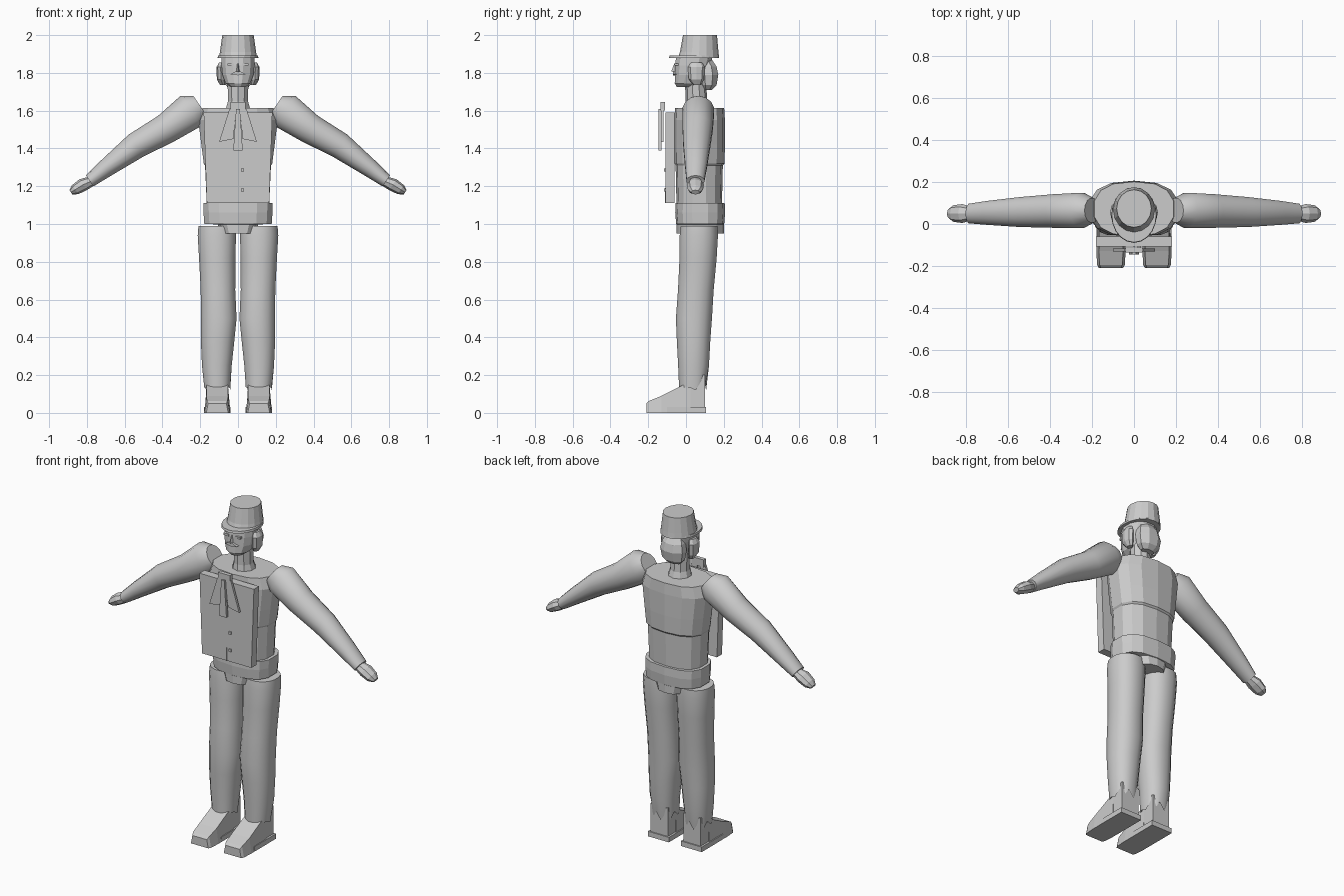
import bpy, bmesh, math
from mathutils import Vector

grey = bpy.data.materials.new("plain grey")
grey.diffuse_color = (0.6, 0.6, 0.6, 1)


def finish(name, bm, smooth=None):
    bmesh.ops.recalc_face_normals(bm, faces=bm.faces)
    me = bpy.data.meshes.new(name)
    bm.to_mesh(me)
    bm.free()
    me.materials.append(grey)
    ob = bpy.data.objects.new(name, me)
    bpy.context.collection.objects.link(ob)
    if smooth:
        bpy.ops.object.select_all(action='DESELECT')
        ob.select_set(True)
        bpy.context.view_layer.objects.active = ob
        bpy.ops.object.shade_smooth_by_angle(angle=math.radians(smooth))
    return ob


def ring(c, u, v, n, power=1.0, turn=0.0):
    """Closed (super)elliptic section around c, spanned by u and v."""
    pts = []
    for i in range(n):
        a = 2 * math.pi * (i + turn) / n
        cu, sv = math.cos(a), math.sin(a)
        pts.append(Vector(c) + Vector(u) * math.copysign(abs(cu) ** power, cu)
                   + Vector(v) * math.copysign(abs(sv) ** power, sv))
    return pts


def loft(name, rings, smooth=None):
    bm = bmesh.new()
    vs = [[bm.verts.new(p) for p in r] for r in rings]
    n = len(vs[0])
    for a, b in zip(vs, vs[1:]):
        for i in range(n):
            j = (i + 1) % n
            bm.faces.new((a[i], a[j], b[j], b[i]))
    bm.faces.new(vs[0])
    bm.faces.new(vs[-1])
    return finish(name, bm, smooth)


def stack(name, rows, n, power=1.0, turn=0.0, smooth=None):
    """Rows of (z, centre x, centre y, half x, half y)."""
    return loft(name, [ring((x, y, z), (hx, 0, 0), (0, hy, 0), n, power, turn)
                       for z, x, y, hx, hy in rows], smooth)


def slab(name, outline, y0, y1):
    """Front-view outline (x, z) given a depth."""
    return loft(name, [[Vector((x, y, z)) for x, z in outline] for y in (y0, y1)])


def box(name, x0, x1, y0, y1, z0, z1):
    return slab(name, [(x0, z0), (x1, z0), (x1, z1), (x0, z1)], y0, y1)


# Torso with a stepped upper back
stack("torso", [(1.09, 0, 0.07, 0.168, 0.12), (1.31, 0, 0.07, 0.178, 0.125),
                (1.32, 0, 0.072, 0.185, 0.132), (1.42, 0, 0.072, 0.198, 0.134),
                (1.55, 0, 0.072, 0.215, 0.134), (1.615, 0, 0.072, 0.192, 0.13)],
      14, 0.8, 0.5)

# Hips, with a narrow crotch below
stack("hips", [(0.95, 0, 0.075, 0.09, 0.125), (0.998, 0, 0.075, 0.11, 0.125),
               (1.0, 0, 0.075, 0.182, 0.127), (1.06, 0, 0.075, 0.186, 0.132),
               (1.11, 0, 0.075, 0.187, 0.13)], 14, 0.75, 0.5)

# Shirt front panel with buttons and slit
slab("shirt_front", [(-0.165, 1.11), (0.165, 1.11), (0.182, 1.59), (-0.182, 1.59)], -0.108, -0.06)
for i, z in enumerate((1.18, 1.285)):
    box(f"button_{i + 1}", 0.017, 0.033, -0.116, -0.106, z - 0.008, z + 0.008)
box("shirt_slit", -0.002, 0.002, -0.111, -0.106, 1.11, 1.19)

# Neck tie: two flaps, a knot and a hanging strip
for s, side in ((-1, "left"), (1, "right")):
    slab(f"tie_flap_{side}", [(s * 0.008, 1.61), (s * 0.045, 1.61), (s * 0.1, 1.435), (s * 0.025, 1.45)],
         -0.132, -0.118)
slab("tie_strip", [(-0.025, 1.39), (0.025, 1.39), (0.01, 1.61), (-0.01, 1.61)], -0.146, -0.13)
box("tie_knot", -0.04, 0.04, -0.135, -0.112, 1.6, 1.645)

# Neck and head
stack("neck", [(1.60, 0, 0.06, 0.07, 0.07), (1.65, 0, 0.055, 0.056, 0.058),
               (1.77, 0, 0.05, 0.058, 0.055)], 10, 1, 0.5)
stack("head", [(1.725, 0, 0.0, 0.04, 0.05), (1.745, 0, 0.01, 0.068, 0.072),
               (1.79, 0, 0.025, 0.085, 0.085), (1.84, 0, 0.035, 0.09, 0.095),
               (1.89, 0, 0.045, 0.09, 0.1)], 12, 0.9, 0.5)
loft("nose", [[Vector(p) for p in t] for t in (
    [(-0.012, -0.05, 1.80), (0.012, -0.05, 1.80), (0, -0.078, 1.808)],
    [(-0.007, -0.05, 1.85), (0.007, -0.05, 1.85), (0, -0.062, 1.85)])])
slab("moustache", [(-0.04, 1.793), (0, 1.787), (0.04, 1.793), (0.012, 1.808), (-0.012, 1.808)],
     -0.07, -0.04)
for s, side in ((-1, "left"), (1, "right")):
    box(f"eye_{side}", *sorted((s * 0.02, s * 0.055)), -0.06, -0.03, 1.838, 1.85)
    # Ear and side hair
    stack(f"side_hair_{side}", [(1.735, s * 0.08, 0.06, 0.015, 0.02), (1.765, s * 0.09, 0.055, 0.022, 0.04),
                                (1.83, s * 0.092, 0.055, 0.022, 0.045), (1.855, s * 0.085, 0.055, 0.015, 0.03)], 8)

# Gathered hair behind the head
stack("back_hair", [(1.71, 0, 0.115, 0.045, 0.025), (1.735, 0, 0.12, 0.07, 0.045),
                    (1.79, 0, 0.12, 0.08, 0.055), (1.835, 0, 0.115, 0.07, 0.05),
                    (1.87, 0, 0.1, 0.05, 0.04)], 8, 1, 0.5)

# Hat: brim longer at the front, tapering crown
stack("hat_brim", [(1.878, 0, 0.043, 0.108, 0.133), (1.891, 0, 0.043, 0.106, 0.13)], 20)
stack("hat_crown", [(1.885, 0, 0.067, 0.1, 0.108), (1.91, 0, 0.07, 0.096, 0.102),
                    (2.0, 0, 0.074, 0.083, 0.09)], 16)

PERP = Vector((0.562, 0, 0.827))
ARM = [(0.20, 0.065, 1.625, 0.065, 0.06), (0.25, 0.065, 1.598, 0.097, 0.086),
       (0.38, 0.062, 1.505, 0.08, 0.082), (0.54, 0.057, 1.415, 0.07, 0.073),
       (0.70, 0.053, 1.295, 0.048, 0.058), (0.785, 0.05, 1.228, 0.035, 0.048)]
HAND = [(0.765, 0.05, 1.232, 0.025, 0.03), (0.82, 0.05, 1.208, 0.035, 0.045),
        (0.862, 0.05, 1.182, 0.029, 0.04), (0.885, 0.05, 1.168, 0.014, 0.022)]
LEG = [(0.135, 0.11, 0.035, 0.07, 0.073), (0.25, 0.112, 0.04, 0.08, 0.083),
       (0.38, 0.108, 0.04, 0.09, 0.09), (0.50, 0.102, 0.042, 0.096, 0.097),
       (0.65, 0.106, 0.052, 0.093, 0.096), (0.82, 0.11, 0.064, 0.098, 0.1),
       (0.94, 0.112, 0.068, 0.103, 0.103), (0.99, 0.112, 0.07, 0.099, 0.099)]
# Shoe sections from toe to ankle: y, half width below, half width above, height
SHOE = [(-0.21, 0.058, 0.048, 0.05), (-0.195, 0.066, 0.054, 0.064), (-0.13, 0.07, 0.058, 0.09),
        (0.0, 0.066, 0.056, 0.155), (0.025, 0.064, 0.056, 0.16)]

for s, side in ((-1, "left"), (1, "right")):
    perp = Vector((s * PERP.x, 0, PERP.z))
    # Arm and hand
    for part, rows, n, sm in (("arm", ARM, 14, 40), ("hand", HAND, 8, None)):
        loft(f"{part}_{side}", [ring((s * x, y, z), perp * h, (0, hy, 0), n)
                                for x, y, z, h, hy in rows], sm)
    # Trouser leg with a ragged hem at the back
    leg = stack(f"leg_{side}", [(z, s * x, y, hx, hy) for z, x, y, hx, hy in LEG], 16, 0.9, 0.5, 40)
    for i in range(16):
        if i < 8:
            leg.data.vertices[i].co.z += 0.03 if i % 2 else -0.015
    # Shoe, ankle and heel sole
    cx = s * 0.11
    loft(f"shoe_{side}", [[Vector((cx - b, y, 0)), Vector((cx + b, y, 0)),
                           Vector((cx + t, y, h)), Vector((cx - t, y, h))] for y, b, t, h in SHOE])
    box(f"ankle_{side}", cx - 0.058, cx + 0.058, 0.0, 0.1, 0.01, 0.2)
    box(f"sole_{side}", cx - 0.07, cx + 0.07, -0.1, 0.107, 0, 0.03)
